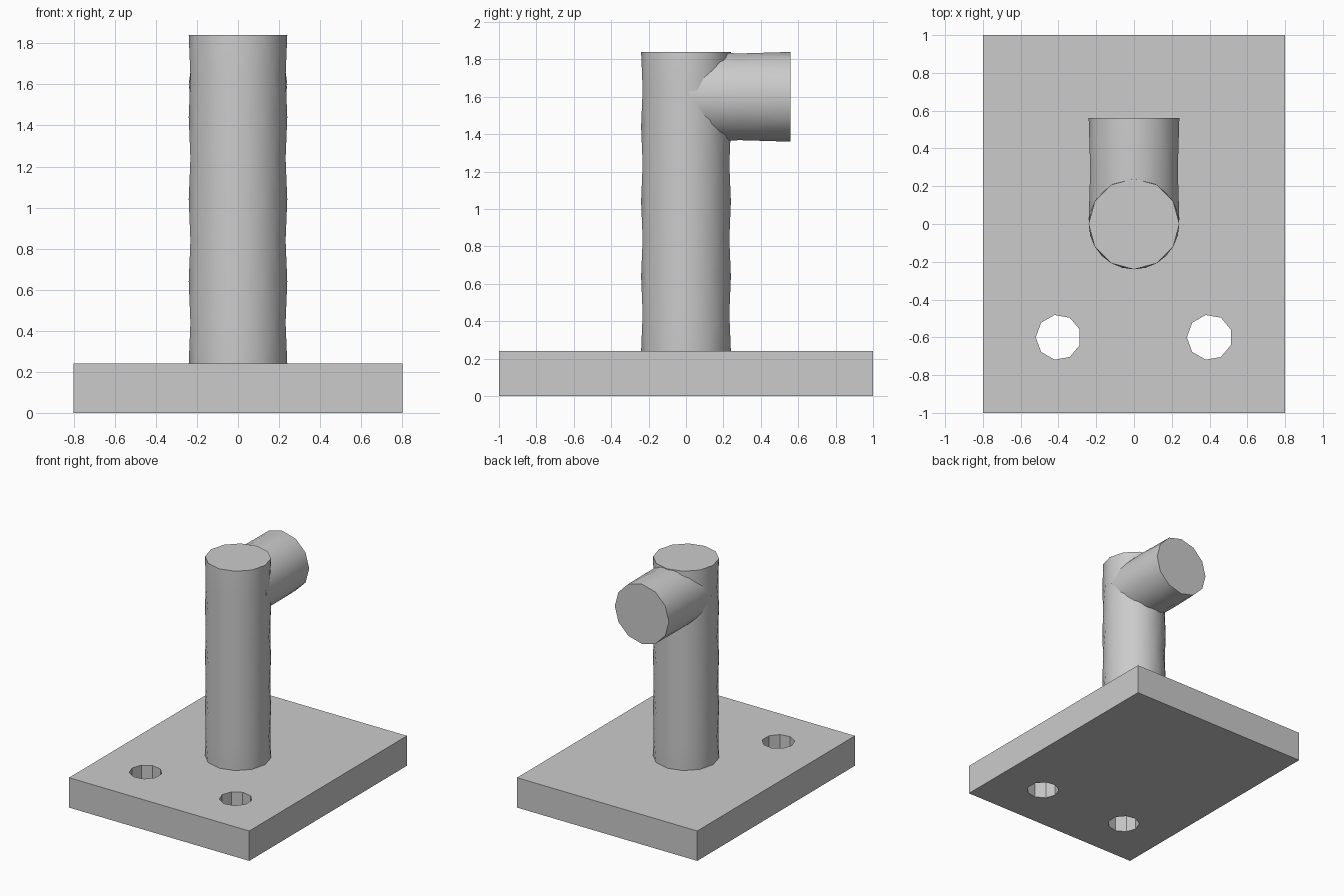
import bpy, bmesh, math
from mathutils import Matrix

cube = bpy.data.objects.get("Cube")
if cube:
    bpy.data.objects.remove(cube, do_unlink=True)

grey = bpy.data.materials.new("plain grey")
grey.use_nodes = True
colour = (0.6, 0.6, 0.6, 1)
grey.diffuse_color = colour
grey.node_tree.nodes["Principled BSDF"].inputs["Base Color"].default_value = colour

RADIUS, SIDES = 0.24, 12


def add_object(name, bm):
    bmesh.ops.recalc_face_normals(bm, faces=bm.faces)
    mesh = bpy.data.meshes.new(name)
    bm.to_mesh(mesh)
    bm.free()
    mesh.materials.append(grey)
    obj = bpy.data.objects.new(name, mesh)
    bpy.context.collection.objects.link(obj)
    return obj


def faceted_rod(name, length, bands, matrix):
    """Capped rod whose rings are turned half a step, giving triangular facets."""
    bm = bmesh.new()
    rings = []
    for i in range(bands + 1):
        twist = 0.5 * (i % 2)
        rings.append([bm.verts.new((RADIUS * math.cos(math.tau * (k + twist) / SIDES),
                                    RADIUS * math.sin(math.tau * (k + twist) / SIDES),
                                    length * i / bands)) for k in range(SIDES)])
    for i in range(bands):
        straight, turned = (rings[i], rings[i + 1])[::1 if i % 2 == 0 else -1]
        for k in range(SIDES):
            n = (k + 1) % SIDES
            bm.faces.new((straight[k], straight[n], turned[k]))
            bm.faces.new((turned[k], straight[n], turned[n]))
    bm.faces.new(rings[0])
    bm.faces.new(rings[-1])
    bm.transform(matrix)
    obj = add_object(name, bm)
    bpy.ops.object.select_all(action='DESELECT')
    obj.select_set(True)
    bpy.context.view_layer.objects.active = obj
    bpy.ops.object.shade_smooth_by_angle(angle=math.radians(45))
    return obj


# Base plate
bm = bmesh.new()
bmesh.ops.create_cube(bm, size=1, matrix=Matrix.Translation((0, 0, 0.12))
                      @ Matrix.Diagonal((1.6, 2, 0.24, 1)))
plate = add_object("base_plate", bm)

# Two bolt holes through the front of the plate
bm = bmesh.new()
for x in (-0.4, 0.4):
    bmesh.ops.create_cone(bm, cap_ends=True, segments=9, radius1=0.12, radius2=0.12,
                          depth=0.6, matrix=Matrix.Translation((x, -0.6, 0.12))
                          @ Matrix.Rotation(math.pi / 2, 4, 'Z'))
cutter = add_object("bolt_hole_cutter", bm)
cutter.hide_render = True
cutter.hide_set(True)
cut = plate.modifiers.new("bolt_holes", 'BOOLEAN')
cut.operation = 'DIFFERENCE'
cut.solver = 'EXACT'
cut.object = cutter

# Upright post, and the short arm reaching back from its top
faceted_rod("post", 1.6, 8, Matrix.Translation((0, 0, 0.24)))
faceted_rod("arm", 0.54, 2, Matrix.Translation((0, 0.02, 1.6))
            @ Matrix.Rotation(-math.pi / 2, 4, 'X'))
